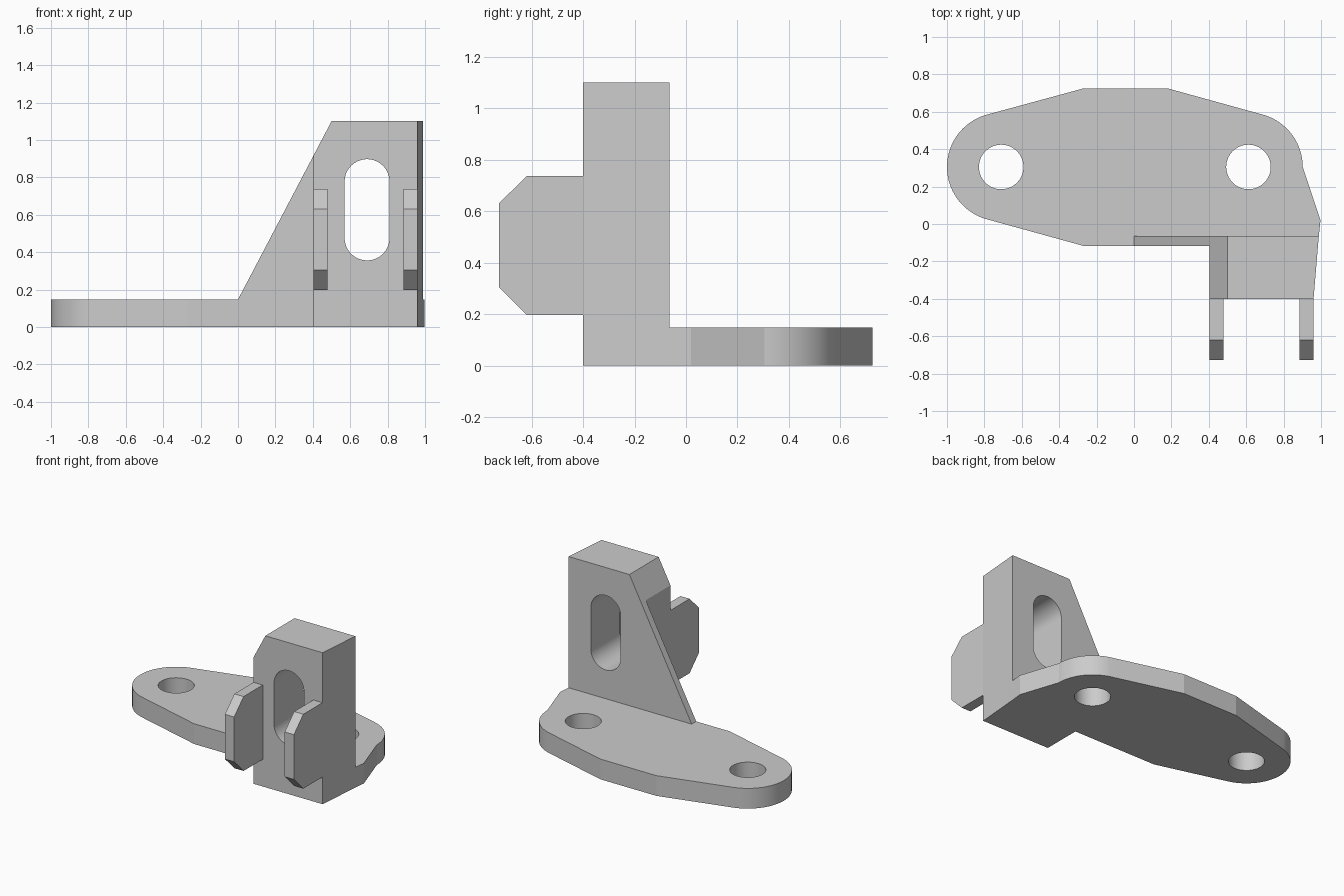
import bpy
import bmesh
from math import cos, sin, radians
from mathutils import Vector

cube = bpy.data.objects.get("Cube")
if cube:
    bpy.data.objects.remove(cube)

grey = bpy.data.materials.new("plain_grey")
grey.use_nodes = True
colour = (0.6, 0.6, 0.6, 1.0)
grey.diffuse_color = colour
grey.node_tree.nodes["Principled BSDF"].inputs["Base Color"].default_value = colour


def arc(cx, cy, r, start, end, steps=40):
    """Points along a circular arc, angles in degrees."""
    angles = [radians(start + (end - start) * i / steps) for i in range(steps + 1)]
    return [(cx + r * cos(a), cy + r * sin(a)) for a in angles]


def prism(name, outline, axis, low, high):
    """Extrude a closed 2D outline along the x, y or z axis."""
    place = {
        "x": lambda p: Vector((low, p[0], p[1])),
        "y": lambda p: Vector((p[0], low, p[1])),
        "z": lambda p: Vector((p[0], p[1], low)),
    }[axis]
    along = Vector([(high - low) * (axis == a) for a in "xyz"])
    bm = bmesh.new()
    face = bm.faces.new([bm.verts.new(place(p)) for p in outline])
    grown = bmesh.ops.extrude_face_region(bm, geom=[face], use_keep_orig=True)
    moved = [v for v in grown["geom"] if isinstance(v, bmesh.types.BMVert)]
    bmesh.ops.translate(bm, verts=moved, vec=along)
    bmesh.ops.recalc_face_normals(bm, faces=bm.faces)
    mesh = bpy.data.meshes.new(name)
    bm.to_mesh(mesh)
    bm.free()
    mesh.materials.append(grey)
    obj = bpy.data.objects.new(name, mesh)
    bpy.context.collection.objects.link(obj)
    return obj


def combine(target, tool, operation):
    """Apply an exact boolean and discard the tool object."""
    mod = target.modifiers.new("combine", "BOOLEAN")
    mod.operation = operation
    mod.solver = "EXACT"
    mod.object = tool
    bpy.ops.object.select_all(action="DESELECT")
    target.select_set(True)
    bpy.context.view_layer.objects.active = target
    bpy.ops.object.modifier_apply(modifier=mod.name)
    bpy.data.objects.remove(tool)


THICK, TOP = 0.147, 1.1
FRONT, BACK, RIB = -0.4, -0.065, -0.117
LEFT, HOLE_Y = 0.405, 0.305

# Base plate: two rounded ears joined by tapering sides
plate = (
    arc(-0.71, HOLE_Y, 0.29, 106, 254)
    + [(-0.27, RIB), (0.0, RIB), (0.0, BACK), (0.988, BACK), (0.997, 0.02)]
    + arc(0.612, HOLE_Y, 0.29, 0, 74)
    + [(0.18, 0.725), (-0.27, 0.725)]
)
body = prism("bracket_body", plate, "z", 0, THICK)

# Upright block with its thin rib, trimmed by the sloping side
footprint = [(0.0, BACK), (0.0, RIB), (LEFT, RIB), (LEFT, FRONT), (0.96, FRONT), (0.988, BACK)]
upright = prism("upright", footprint, "z", 0, TOP)
slope = prism("slope_cutter", [(-0.1, THICK), (0.0, THICK), (0.5, TOP), (0.5, 1.3), (-0.1, 1.3)],
              "y", -0.6, 0.1)
combine(upright, slope, "DIFFERENCE")

# Long slot through the upright
slot = arc(0.69, 0.777, 0.12, 0, 180) + arc(0.69, 0.476, 0.12, 180, 360)
combine(upright, prism("slot_cutter", slot, "y", -0.6, 0.1), "DIFFERENCE")
combine(body, upright, "UNION")

# Bolt holes
for x in (-0.71, 0.612):
    circle = arc(x, HOLE_Y, 0.119, 0, 360, 64)[:-1]
    combine(body, prism("hole_cutter", circle, "z", -0.1, 0.3), "DIFFERENCE")

# Tidy the seams between flush faces
bm = bmesh.new()
bm.from_mesh(body.data)
bmesh.ops.remove_doubles(bm, verts=bm.verts, dist=0.0001)
bmesh.ops.dissolve_limit(bm, angle_limit=radians(0.5), verts=bm.verts, edges=bm.edges)
bm.to_mesh(body.data)
bm.free()

# Pair of chamfered tabs on the front face
tab = [(FRONT, 0.197), (-0.62, 0.197), (-0.728, 0.305), (-0.728, 0.63), (-0.62, 0.737), (FRONT, 0.737)]
parts = [body]
for name, x in (("right_tab", LEFT), ("left_tab", 0.885)):
    parts.append(prism(name, tab, "x", x, x + 0.074))

# Smooth the round walls, keep the corners crisp
bpy.ops.object.select_all(action="DESELECT")
for obj in parts:
    obj.select_set(True)
bpy.context.view_layer.objects.active = body
bpy.ops.object.shade_smooth_by_angle(angle=radians(10))
